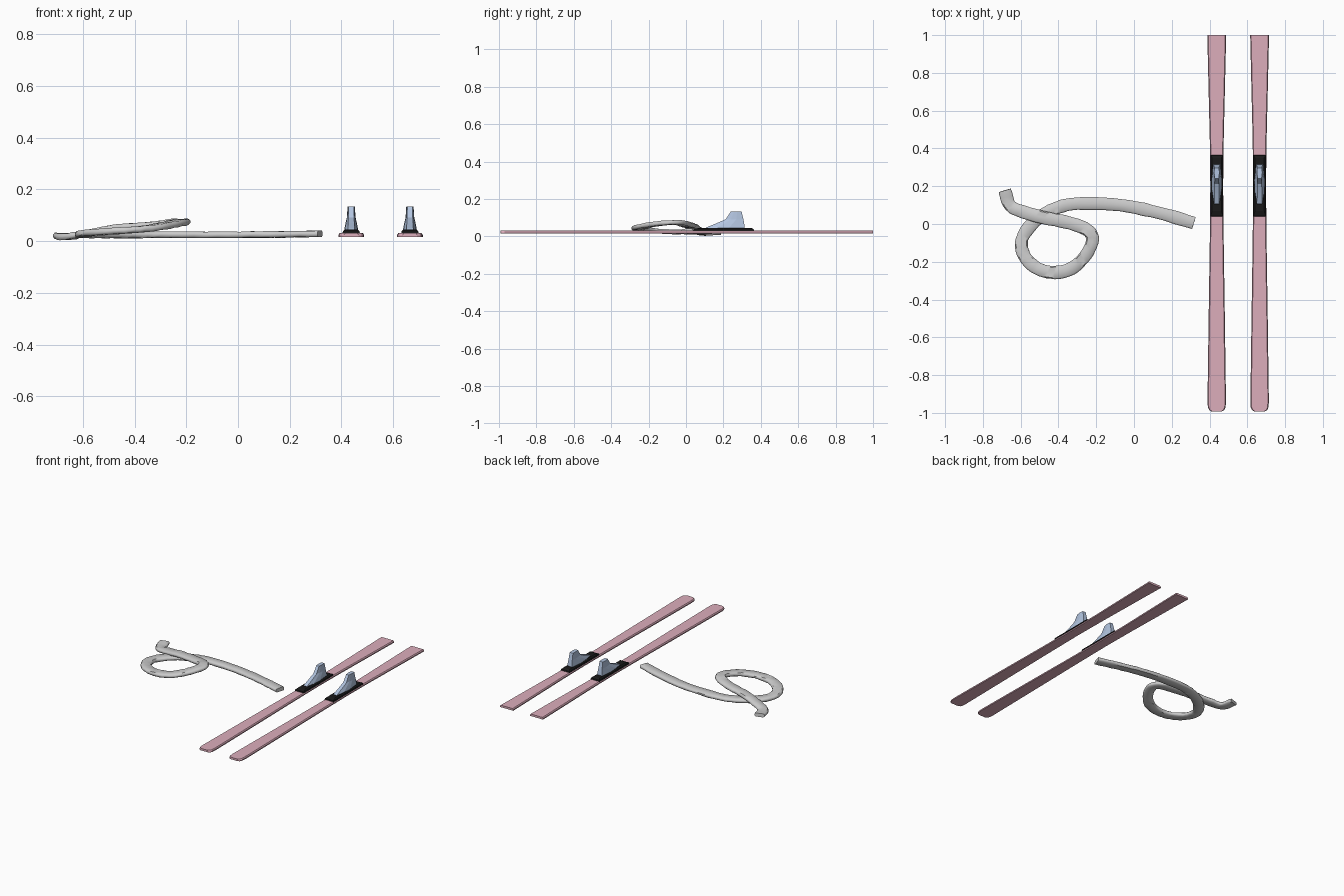
import bpy, bmesh, math, random
from mathutils import Vector

if "Cube" in bpy.data.objects:
    bpy.data.objects.remove(bpy.data.objects["Cube"])

random.seed(4)


def material(name, rgb):
    m = bpy.data.materials.new(name)
    m.diffuse_color = (*rgb, 1)
    m.use_nodes = True
    m.node_tree.nodes["Principled BSDF"].inputs["Base Color"].default_value = m.diffuse_color
    return m


def loft(name, rings, mat=None, smooth=False):
    """Skin a list of equal-length point rings and cap both ends."""
    bm = bmesh.new()
    rows = [[bm.verts.new(p) for p in ring] for ring in rings]
    for a, b in zip(rows, rows[1:]):
        for i in range(len(a)):
            j = (i + 1) % len(a)
            bm.faces.new((a[i], a[j], b[j], b[i]))
    bm.faces.new(rows[0][::-1])
    bm.faces.new(rows[-1])
    bmesh.ops.recalc_face_normals(bm, faces=bm.faces)
    me = bpy.data.meshes.new(name)
    bm.to_mesh(me)
    bm.free()
    ob = bpy.data.objects.new(name, me)
    bpy.context.collection.objects.link(ob)
    if mat:
        me.materials.append(mat)
    if smooth:
        bpy.context.view_layer.objects.active = ob
        ob.select_set(True)
        bpy.ops.object.shade_smooth_by_angle(angle=math.radians(50))
        ob.select_set(False)
    return ob


pink = material("pink", (0.72, 0.42, 0.50))
black = material("black", (0.01, 0.01, 0.01))
blue = material("light_blue", (0.45, 0.56, 0.75))

# half outline of a ski (half width, y): rounded tip in front, square tail
ski_half = [(0.028, -0.992), (0.04, -0.985), (0.047, -0.97), (0.049, -0.94),
            (0.043, -0.5), (0.037, -0.1), (0.034, 0.2), (0.037, 0.45),
            (0.043, 0.7), (0.05, 1.0)]


def ski_ring(cx, z, inset):
    right = [(cx + w - inset, y, z) for w, y in ski_half]
    left = [(cx - w + inset, y, z) for w, y in reversed(ski_half)]
    return right + left


def plate_ring(cx, z, hw, y0, y1):
    return [(cx - hw, y0, z), (cx + hw, y0, z), (cx + hw, y1, z), (cx - hw, y1, z)]


def boot_ring(cx, z, y0, y1, hw, toe, heel):
    """Ring with a narrow toe, full waist and narrow heel."""
    length = y1 - y0
    half = [(toe, y0), (hw * 0.9, y0 + length * 0.3), (hw, y0 + length * 0.6),
            (heel, y1)]
    return ([(cx + w, y, z) for w, y in half] +
            [(cx - w, y, z) for w, y in reversed(half)])


for side, cx in (("left", 0.438), ("right", 0.665)):
    # ski
    loft(side + "_ski", [ski_ring(cx, 0.017, 0), ski_ring(cx, 0.024, 0),
                         ski_ring(cx, 0.031, 0.005)], pink)
    # binding plate
    loft(side + "_binding_plate", [plate_ring(cx, 0.029, 0.034, 0.04, 0.365),
                                   plate_ring(cx, 0.039, 0.032, 0.042, 0.362),
                                   plate_ring(cx, 0.046, 0.024, 0.07, 0.35)], black)
    # boot
    loft(side + "_boot", [boot_ring(cx, 0.038, 0.095, 0.312, 0.027, 0.014, 0.019),
                          boot_ring(cx, 0.050, 0.112, 0.314, 0.026, 0.013, 0.019),
                          boot_ring(cx, 0.070, 0.162, 0.311, 0.022, 0.012, 0.016),
                          boot_ring(cx, 0.091, 0.211, 0.307, 0.017, 0.011, 0.014),
                          boot_ring(cx, 0.134, 0.240, 0.297, 0.014, 0.010, 0.012)], blue)

# scarf centre line: straight part, loop, then across itself to the curled end
path = [Vector(p) for p in [
    (0.317, 0.005, 0.029), (0.135, 0.058, 0.026), (-0.075, 0.10, 0.025),
    (-0.30, 0.108, 0.025), (-0.42, 0.08, 0.024), (-0.525, 0.015, 0.024),
    (-0.593, -0.08, 0.025), (-0.58, -0.17, 0.03), (-0.51, -0.236, 0.037),
    (-0.42, -0.257, 0.043), (-0.33, -0.235, 0.052), (-0.255, -0.165, 0.066),
    (-0.219, -0.08, 0.074), (-0.25, -0.03, 0.073), (-0.34, 0.005, 0.062),
    (-0.47, 0.032, 0.052), (-0.58, 0.062, 0.032), (-0.655, 0.097, 0.017),
    (-0.684, 0.178, 0.021)]]


def catmull(pts, steps):
    ext = [2 * pts[0] - pts[1]] + pts + [2 * pts[-1] - pts[-2]]
    out = []
    for a, b, c, d in zip(ext, ext[1:], ext[2:], ext[3:]):
        for k in range(steps):
            t = k / steps
            out.append(0.5 * (2 * b + (c - a) * t + (2 * a - 5 * b + 4 * c - d) * t * t
                              + (3 * b - a - 3 * c + d) * t ** 3))
    return out + [pts[-1]]


# flattened scarf section (across, up), slightly uneven like knitted cloth
section = [(-1, -0.4), (-0.8, -1), (0, -1), (0.8, -1), (1, -0.4),
           (1, 0.4), (0.8, 1), (0, 1), (-0.8, 1), (-1, 0.4)]
line = catmull(path, 5)
rings = []
for i, p in enumerate(line):
    tangent = (line[min(i + 1, len(line) - 1)] - line[max(i - 1, 0)]).normalized()
    across = tangent.cross(Vector((0, 0, 1))).normalized()
    up = across.cross(tangent)
    w = 0.034 * random.uniform(0.94, 1.05)
    rings.append([p + across * u * w + up * v * 0.012
                  + up * random.uniform(-0.0015, 0.0015) for u, v in section])
loft("scarf", rings, smooth=True)
